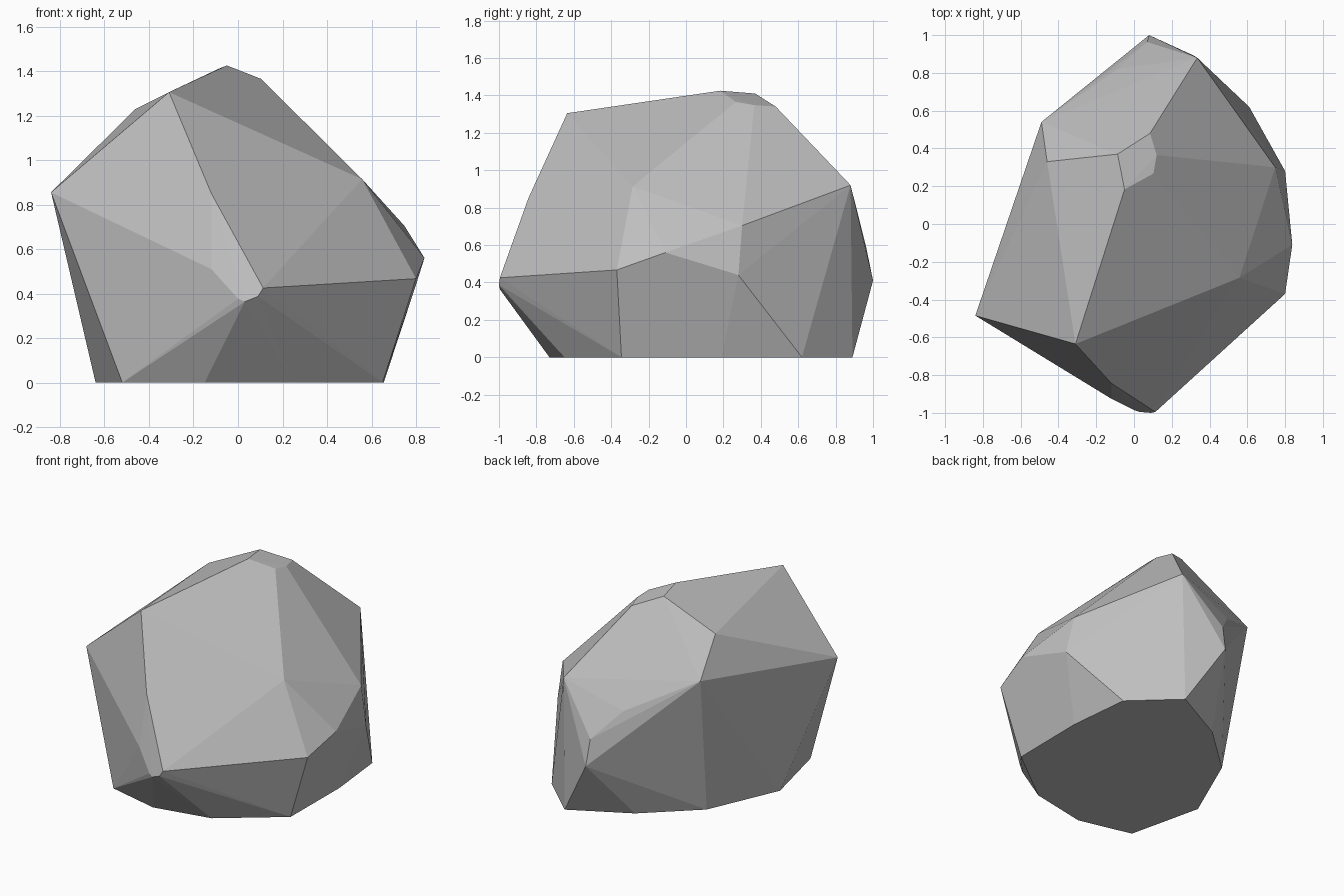
import bpy, bmesh, math

if "Cube" in bpy.data.objects:
    bpy.data.objects.remove(bpy.data.objects["Cube"])

# Corner points of the boulder, grouped by level
base = [(.61, .62), (.32, .89), (-.08, .68), (-.42, .37), (-.64, -.13),
        (-.52, -.64), (-.15, -.73), (.25, -.65), (.65, -.345), (.655, .19)]
middle = [(.08, 1, .41), (.80, .28, .44), (.838, -.11, .56), (.80, -.37, .467),
          (.113, -.995, .425), (.09, -1, .387), (.03, -.995, .363),
          (0, -.985, .377), (-.12, -.925, .51), (.07, .963, .59),
          (.748, .30, .704), (-.087, .82, .774)]
top = [(-.12, -.843, .85), (-.84, -.485, .855), (.335, .88, .92),
       (.558, -.285, .914), (-.49, .54, .985), (-.46, .33, 1.23),
       (-.31, -.635, 1.305), (.085, .48, 1.34), (.12, .365, 1.348),
       (.103, .267, 1.365), (-.087, .37, 1.41), (-.05, .183, 1.425)]

# Wrap the corners in a faceted shell
bm = bmesh.new()
for p in [(x, y, 0) for x, y in base] + middle + top:
    bm.verts.new(p)
hull = bmesh.ops.convex_hull(bm, input=bm.verts[:])
loose = {g for g in hull["geom_interior"] + hull["geom_unused"]
         if isinstance(g, bmesh.types.BMVert)}
bmesh.ops.delete(bm, geom=list(loose), context='VERTS')

# Merge facets that are nearly flat to each other
bmesh.ops.dissolve_limit(bm, angle_limit=math.radians(1.5),
                         verts=bm.verts[:], edges=bm.edges[:])
bmesh.ops.recalc_face_normals(bm, faces=bm.faces[:])

mesh = bpy.data.meshes.new("boulder")
bm.to_mesh(mesh)
bm.free()
boulder = bpy.data.objects.new("boulder", mesh)
bpy.context.collection.objects.link(boulder)

# Plain stone colour
stone = bpy.data.materials.new("stone grey")
stone.diffuse_color = (.52, .52, .52, 1)
stone.use_nodes = True
stone.node_tree.nodes["Principled BSDF"].inputs["Base Color"].default_value = stone.diffuse_color
mesh.materials.append(stone)
